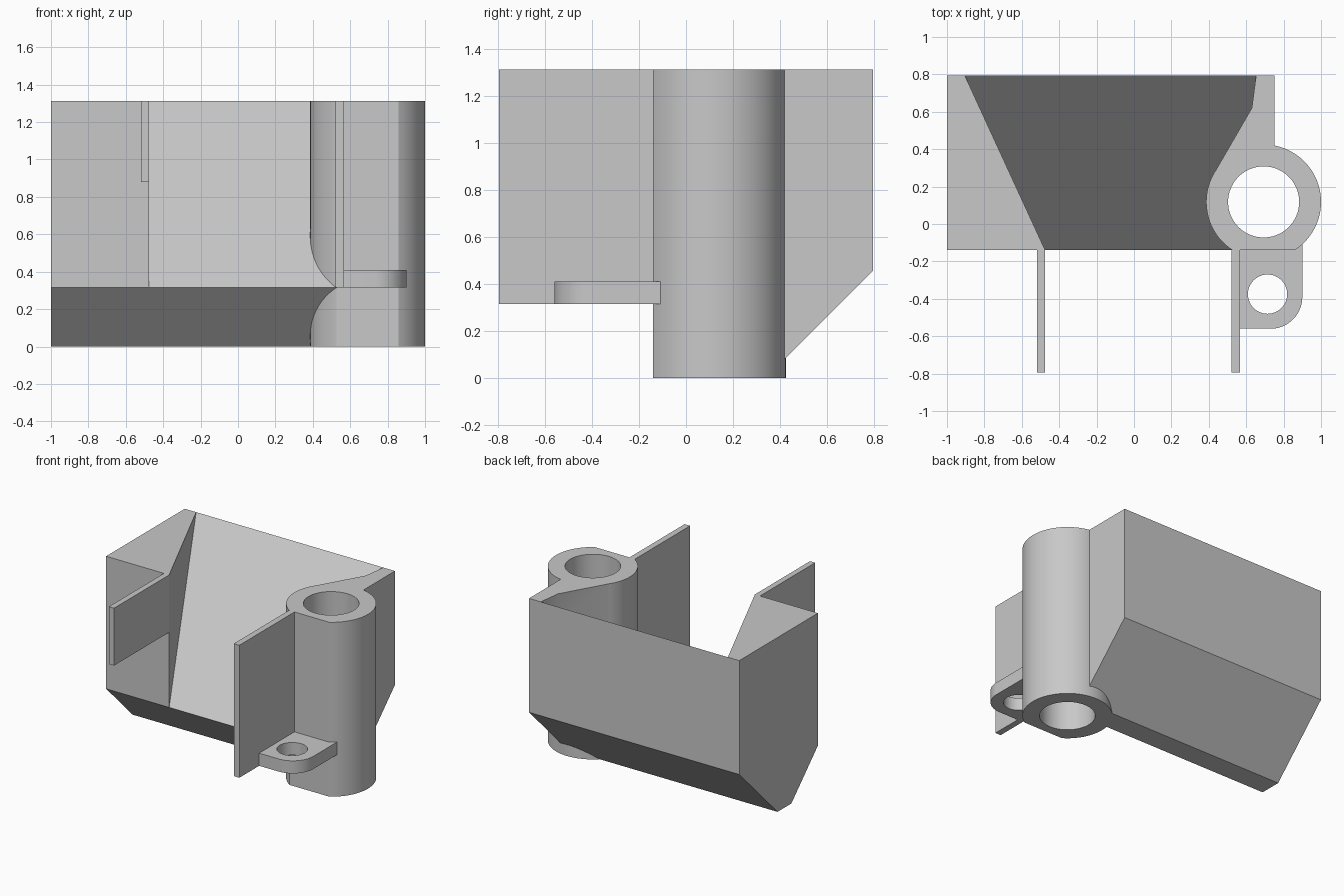
import bpy, bmesh
from math import sin, cos, asin, pi, radians
from mathutils import Vector

if "Cube" in bpy.data.objects:
    bpy.data.objects.remove(bpy.data.objects["Cube"], do_unlink=True)

TOP, FRONT, BACK = 1.312, -0.14, 0.795
SILL = 0.315                      # height of the front lip
CX, CY, R, BORE = 0.693, 0.118, 0.307, 0.19

grey = bpy.data.materials.new("light grey")
grey.use_nodes = True
grey.diffuse_color = (0.58, 0.58, 0.58, 1)
grey.node_tree.nodes["Principled BSDF"].inputs["Base Color"].default_value = grey.diffuse_color


def loft(name, lower, upper):
    """Solid between two matching outlines."""
    bm = bmesh.new()
    a = [bm.verts.new(p) for p in lower]
    b = [bm.verts.new(p) for p in upper]
    bm.faces.new(a[::-1])
    bm.faces.new(b)
    for i in range(len(a)):
        j = (i + 1) % len(a)
        bm.faces.new((a[i], a[j], b[j], b[i]))
    bmesh.ops.recalc_face_normals(bm, faces=bm.faces)
    mesh = bpy.data.meshes.new(name)
    bm.to_mesh(mesh)
    bm.free()
    mesh.materials.append(grey)
    obj = bpy.data.objects.new(name, mesh)
    bpy.context.collection.objects.link(obj)
    return obj


def prism(name, outline, z0, z1):
    return loft(name, [(x, y, z0) for x, y in outline], [(x, y, z1) for x, y in outline])


def box(name, x0, x1, y0, y1, z0, z1):
    return prism(name, [(x0, y0), (x1, y0), (x1, y1), (x0, y1)], z0, z1)


def arc(cx, cy, r, a0, a1, n):
    return [(cx + r * cos(a0 + (a1 - a0) * i / n), cy + r * sin(a0 + (a1 - a0) * i / n))
            for i in range(n + 1)]


def circle(cx, cy, r, n=96):
    return arc(cx, cy, r, 0, 2 * pi, n)[:-1]


def activate(obj):
    bpy.ops.object.select_all(action="DESELECT")
    obj.select_set(True)
    bpy.context.view_layer.objects.active = obj


def cut(obj, cutter):
    """Subtract the cutter, then discard it."""
    cutter.hide_render = True
    mod = obj.modifiers.new("cut", "BOOLEAN")
    mod.operation, mod.solver, mod.object = "DIFFERENCE", "EXACT", cutter
    activate(obj)
    bpy.ops.object.modifier_apply(modifier=mod.name)
    bpy.data.objects.remove(cutter, do_unlink=True)


# Hopper body: side profile with two sloped undersides
profile = [(FRONT, SILL), (FRONT + SILL, 0), (0.34, 0), (BACK, BACK - 0.34), (BACK, TOP), (FRONT, TOP)]
body = loft("hopper_body", [(-1, y, z) for y, z in profile], [(0.75, y, z) for y, z in profile])

# Chute: vertical side walls with a sloped floor rising to the back edge
def floor(y):
    return SILL + (TOP - SILL) * (y - FRONT) / (BACK - FRONT)

def left_wall(y):
    return -0.475 - 0.43 * (y - FRONT) / (BACK - FRONT)

tangent = (CX - (R - 0.001) * cos(radians(30)), CY + (R - 0.001) * sin(radians(30)))
plan = [(left_wall(-0.3), -0.3), (0.6, -0.3), (0.6, 0), tangent, (0.63, 0.62),
        (0.667, 0.9), (left_wall(0.9), 0.9)]
cut(body, loft("chute_cutter", [(x, y, floor(y)) for x, y in plan], [(x, y, 1.6) for x, y in plan]))
cut(body, prism("socket_cutter", circle(CX, CY, R - 0.003), -0.1, 1.5))

# Post tube with a flat front and a through bore
flat = asin((FRONT - CY) / R)
tube = prism("post_tube", arc(CX, CY, R, flat, pi - flat, 80), 0, TOP)
cut(tube, prism("bore_cutter", circle(CX, CY, BORE), -0.1, 1.5))

# Front guide plates
left_plate = box("right_guide_plate", -0.518, -0.475, -BACK, FRONT, 0.88, TOP)
right_plate = box("left_guide_plate", 0.522, 0.568, -BACK, FRONT, SILL, TOP)

# Mounting tab with one rounded corner and a hole
corner = arc(0.73, -0.39, 0.17, -pi / 2, 0, 16)
tab = prism("mounting_tab", [(0.568, -0.56)] + corner + [(0.9, -0.1), (0.85, FRONT), (0.568, FRONT)],
            SILL, 0.41)
cut(tab, prism("tab_hole_cutter", circle(0.714, -0.375, 0.105, 48), 0.2, 0.6))

for part in (body, tube, tab):
    activate(part)
    bpy.ops.object.shade_smooth_by_angle(angle=radians(25))
